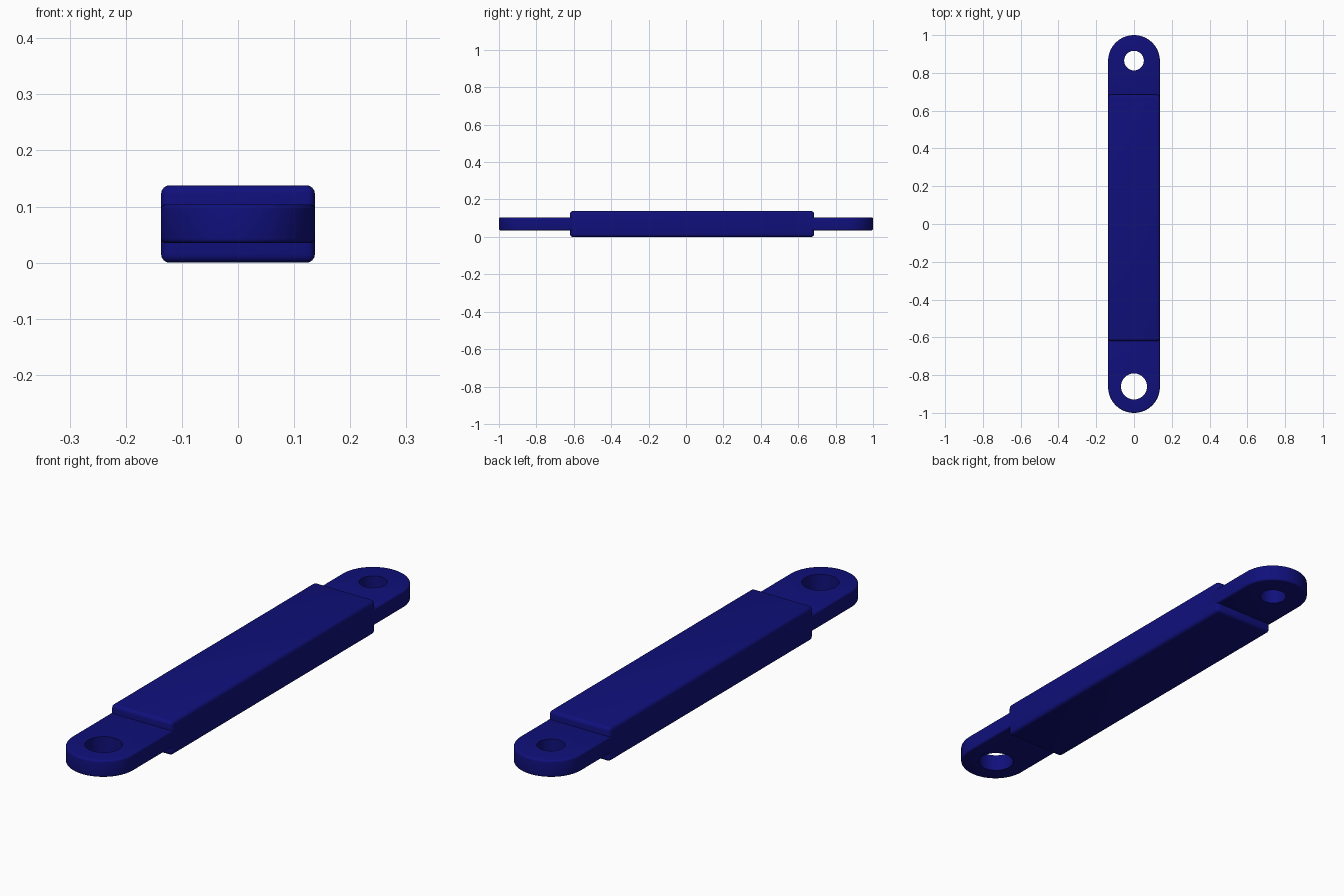
import bpy, bmesh
from math import pi, sin, cos, radians

if "Cube" in bpy.data.objects:
    bpy.data.objects.remove(bpy.data.objects["Cube"])

navy = bpy.data.materials.new("navy")
navy.diffuse_color = (0.005, 0.005, 0.2, 1)
navy.use_nodes = True
navy.node_tree.nodes["Principled BSDF"].inputs["Base Color"].default_value = navy.diffuse_color
HALF_W = 0.137


def prism(name, outline, z0, z1):
    """Extrude a flat XY outline from z0 to z1."""
    bm = bmesh.new()
    face = bm.faces.new([bm.verts.new((x, y, z0)) for x, y in outline])
    ext = bmesh.ops.extrude_face_region(bm, geom=[face])
    for v in ext["geom"]:
        if isinstance(v, bmesh.types.BMVert):
            v.co.z = z1
    bmesh.ops.recalc_face_normals(bm, faces=bm.faces)
    mesh = bpy.data.meshes.new(name)
    bm.to_mesh(mesh)
    bm.free()
    ob = bpy.data.objects.new(name, mesh)
    bpy.context.collection.objects.link(ob)
    mesh.materials.append(navy)
    return ob


def arc(cy, r, a0, a1, n):
    return [(r * cos(a0 + (a1 - a0) * i / n), cy + r * sin(a0 + (a1 - a0) * i / n))
            for i in range(n + 1)]


def finish(ob, bevel, cutter=None):
    """Round the edges, cut the hole, then bake and smooth."""
    b = ob.modifiers.new("round", 'BEVEL')
    b.width, b.segments, b.limit_method, b.angle_limit = bevel, 4, 'ANGLE', radians(40)
    if cutter:
        c = ob.modifiers.new("hole", 'BOOLEAN')
        c.operation, c.solver, c.object = 'DIFFERENCE', 'EXACT', cutter
    bpy.ops.object.select_all(action='DESELECT')
    bpy.context.view_layer.objects.active = ob
    ob.select_set(True)
    for m in [m.name for m in ob.modifiers]:
        bpy.ops.object.modifier_apply(modifier=m)
    bpy.ops.object.shade_smooth_by_angle(angle=radians(30))
    if cutter:
        bpy.data.objects.remove(cutter)


# Thick central bar
bar = prism("bar_body", [(-HALF_W, -0.62), (HALF_W, -0.62), (HALF_W, 0.685), (-HALF_W, 0.685)],
            0, 0.138)
finish(bar, 0.015)

# Thin rounded eyelets at both ends, rooted inside the bar
for name, side, root, hole_r, hole_y in (("front_eyelet", -1, 0.55, 0.069, 0.86),
                                         ("back_eyelet", 1, 0.62, 0.052, 0.865)):
    pts = arc(1 - HALF_W, HALF_W, 0, pi, 48) + [(-HALF_W, root), (HALF_W, root)]
    eyelet = prism(name, [(x, side * y) for x, y in pts], 0.035, 0.104)
    cutter = prism("hole_cutter", arc(side * hole_y, hole_r, 0, 2 * pi, 48)[:-1], -0.1, 0.3)
    cutter.hide_render = True
    finish(eyelet, 0.008, cutter)
